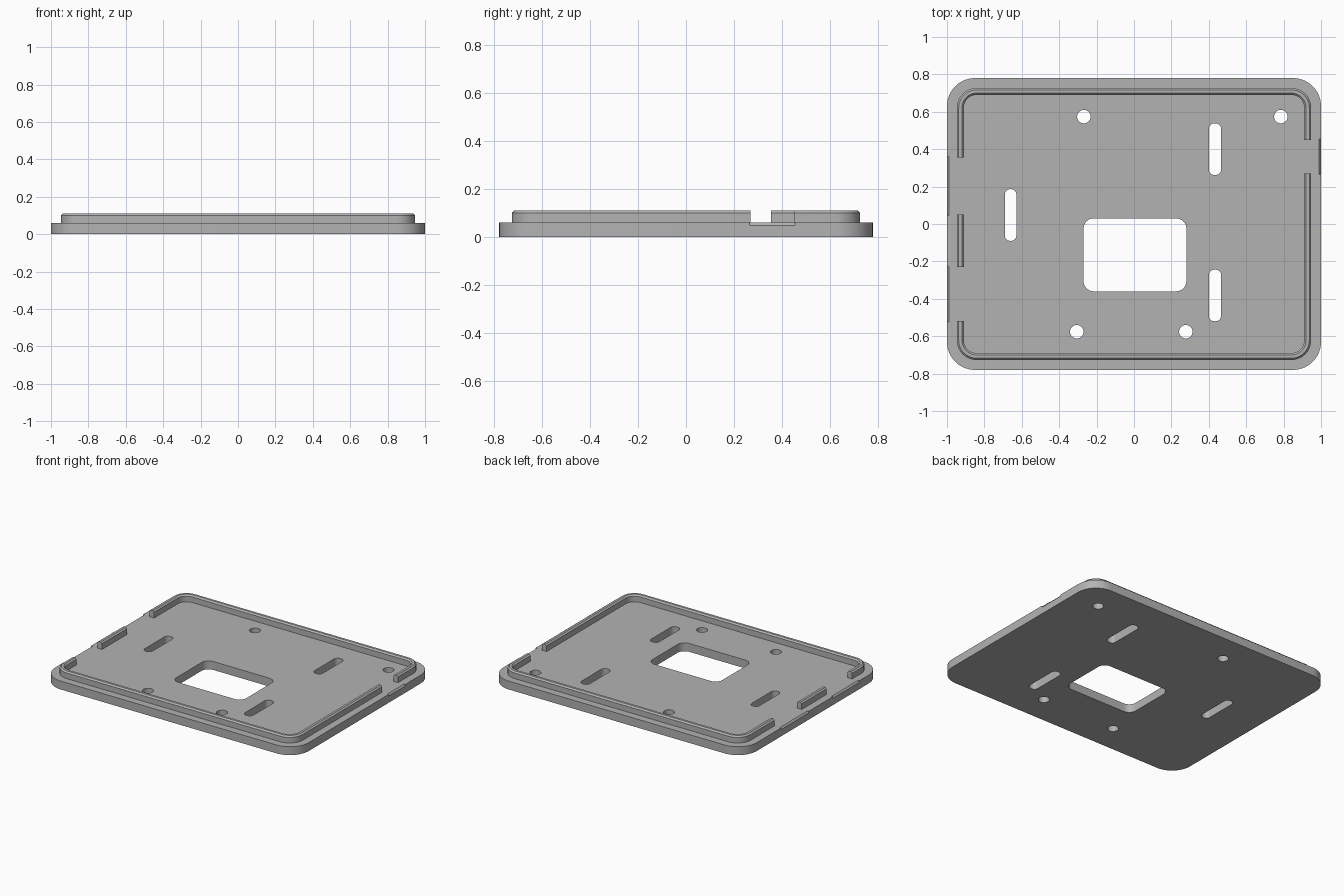
import bpy, bmesh, math

if "Cube" in bpy.data.objects:
    bpy.data.objects.remove(bpy.data.objects["Cube"])

grey = bpy.data.materials.new("light grey")
grey.diffuse_color = (0.45, 0.45, 0.45, 1)
grey.use_nodes = True
grey.node_tree.nodes["Principled BSDF"].inputs["Base Color"].default_value = grey.diffuse_color


def outline(cx, cy, hx, hy, r, steps=10):
    """Counter-clockwise rounded rectangle as (x, y) points."""
    pts = []
    for i, (sx, sy) in enumerate([(1, 1), (-1, 1), (-1, -1), (1, -1)]):
        for k in range(steps + 1):
            a = math.pi / 2 * (i + k / steps)
            pts.append((cx + sx * (hx - r) + r * math.cos(a),
                        cy + sy * (hy - r) + r * math.sin(a)))
    return pts


def loft(name, rings, closed=False):
    """Skin a stack of (points, z) rings; cap the ends or join them up."""
    bm = bmesh.new()
    loops = [[bm.verts.new((x, y, z)) for x, y in pts] for pts, z in rings]
    pairs = list(zip(loops, loops[1:]))
    if closed:
        pairs.append((loops[-1], loops[0]))
    else:
        bm.faces.new(loops[0])
        bm.faces.new(loops[-1])
    for a, b in pairs:
        for i in range(len(a)):
            j = (i + 1) % len(a)
            bm.faces.new((a[i], a[j], b[j], b[i]))
    bmesh.ops.remove_doubles(bm, verts=bm.verts, dist=1e-5)
    bmesh.ops.recalc_face_normals(bm, faces=bm.faces)
    mesh = bpy.data.meshes.new(name)
    bm.to_mesh(mesh)
    bm.free()
    mesh.materials.append(grey)
    ob = bpy.data.objects.new(name, mesh)
    bpy.context.collection.objects.link(ob)
    return ob


def box(x0, x1, y0, y1):
    return [(x0, y0), (x1, y0), (x1, y1), (x0, y1)]


def cut(target, cutter):
    mod = target.modifiers.new("cut", 'BOOLEAN')
    mod.operation = 'DIFFERENCE'
    mod.solver = 'EXACT'
    mod.object = cutter
    bpy.context.view_layer.objects.active = target
    bpy.ops.object.modifier_apply(modifier=mod.name)
    bpy.data.objects.remove(cutter, do_unlink=True)


# Base plate
plate_shape = outline(0, 0, 1.0, 0.78, 0.15, 14)
plate = loft("base_plate", [(plate_shape, 0), (plate_shape, 0.06)])

# Rim with chamfered top edges
rim_levels = [(0, 0.06), (0, 0.1), (0.01, 0.11), (0.027, 0.11), (0.037, 0.1), (0.037, 0.06)]
rim = loft("rim", [(outline(0, 0, 0.947 - d, 0.727 - d, 0.105 - d), z)
                   for d, z in rim_levels], closed=True)

# Window, slots and screw holes through the plate: centre, half size, corner radius
openings = [(0.005, -0.165, 0.275, 0.195, 0.055),
            (0.433, 0.4, 0.033, 0.138, 0.03),
            (0.433, -0.382, 0.033, 0.138, 0.03),
            (-0.66, 0.048, 0.031, 0.138, 0.029)]
openings += [(x, y, 0.036, 0.036, 0.036) for x, y in
             [(-0.268, 0.574), (0.785, 0.574), (-0.306, -0.576), (0.277, -0.576)]]
for o in openings:
    shape = outline(*o)
    cut(plate, loft("opening_cutter", [(shape, -0.1), (shape, 0.2)]))

# Latch gaps in the rim, each with a chamfer on the plate edge beside it
for side, y0, y1 in [(1, 0.27, 0.45), (-1, 0.05, 0.355), (-1, -0.519, -0.231)]:
    xs = sorted((side * 0.8, side * 1.1))
    gap = box(*xs, y0, y1)
    cut(rim, loft("gap_cutter", [(gap, 0.02), (gap, 0.2)]))
    # wedge whose inner face slopes through the plate edge
    low = box(*sorted((side * 1.01, side * 1.1)), y0 - 0.005, y1 + 0.005)
    high = box(*sorted((side * 0.98, side * 1.1)), y0 - 0.005, y1 + 0.005)
    cut(plate, loft("chamfer_cutter", [(low, 0.036), (high, 0.072)]))

# Smooth the rounded corners, keep the edges sharp
for ob in (plate, rim):
    bpy.ops.object.select_all(action='DESELECT')
    ob.select_set(True)
    bpy.context.view_layer.objects.active = ob
    bpy.ops.object.shade_smooth_by_angle(angle=math.radians(30))
